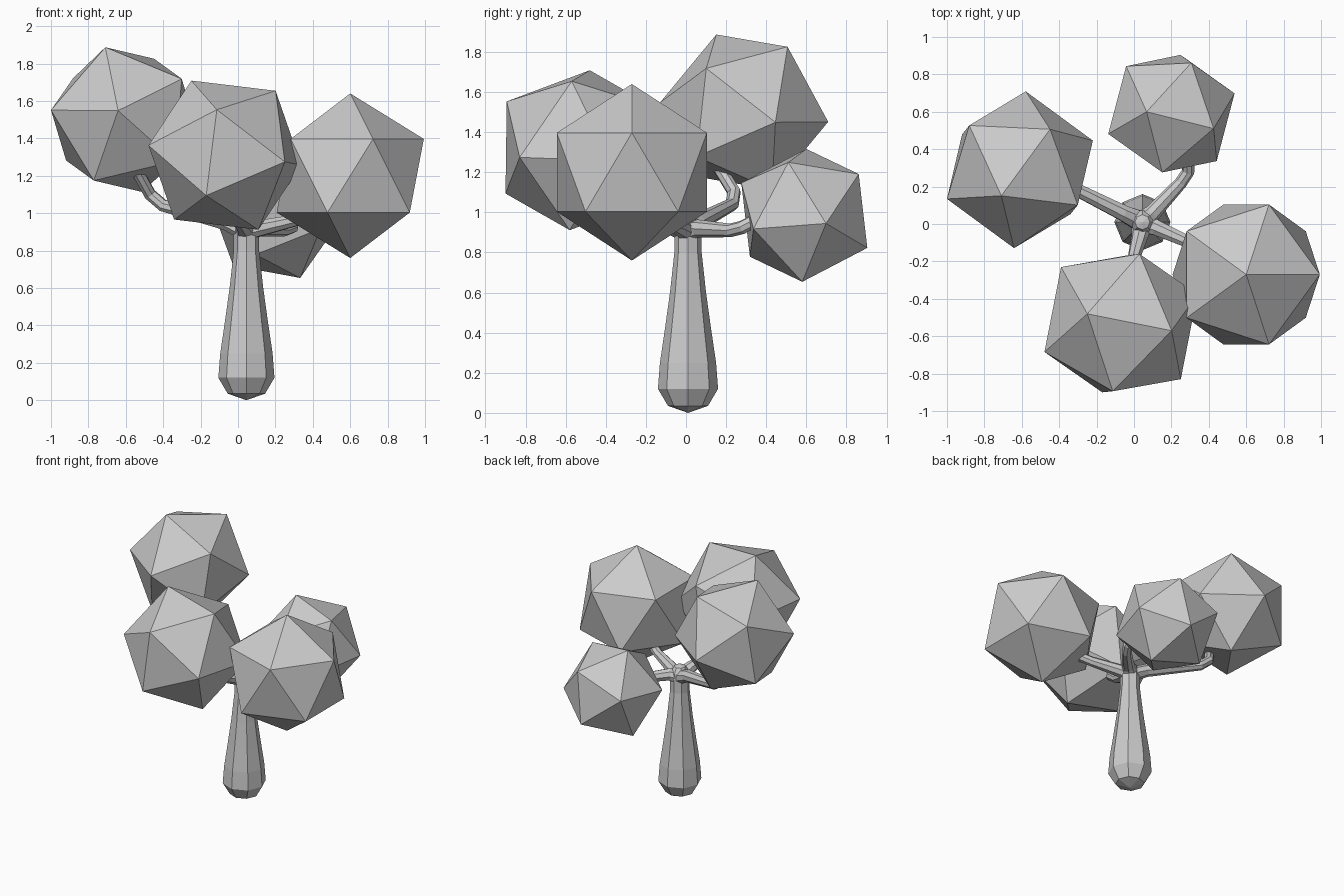
import bpy, bmesh, math
from mathutils import Vector, Matrix

cube = bpy.data.objects.get("Cube")
if cube:
    bpy.data.objects.remove(cube, do_unlink=True)

grey = bpy.data.materials.new("plain_grey")
grey.use_nodes = True
grey.diffuse_color = (0.6, 0.6, 0.6, 1)
for node in grey.node_tree.nodes:
    if node.type == 'BSDF_PRINCIPLED':
        node.inputs["Base Color"].default_value = (0.6, 0.6, 0.6, 1)


def finish(bm, name):
    bmesh.ops.recalc_face_normals(bm, faces=bm.faces[:])
    mesh = bpy.data.meshes.new(name)
    bm.to_mesh(mesh)
    bm.free()
    mesh.materials.append(grey)
    obj = bpy.data.objects.new(name, mesh)
    bpy.context.scene.collection.objects.link(obj)
    return obj


def tube(name, path, sides=8):
    """Eight-sided limb along (x, y, z, radius) points, with pointed ends."""
    bm = bmesh.new()
    pts = [Vector(p[:3]) for p in path]
    axis = Vector((0, 0, 1))
    frame = Matrix.Identity(3)
    rings = []
    for i, p in enumerate(pts):
        ahead = (pts[min(i + 1, len(pts) - 1)] - p).normalized()
        behind = (p - pts[max(i - 1, 0)]).normalized()
        tangent = (ahead + behind).normalized()
        frame = axis.rotation_difference(tangent).to_matrix() @ frame
        axis = tangent
        r = path[i][3]
        if r == 0:
            rings.append([bm.verts.new(p)])
            continue
        angles = [math.tau * k / sides for k in range(sides)]
        rings.append([bm.verts.new(p + frame @ Vector((r * math.cos(a), r * math.sin(a), 0)))
                      for a in angles])
    for a, b in zip(rings, rings[1:]):
        for k in range(sides):
            n = (k + 1) % sides
            if len(a) == 1:
                bm.faces.new((a[0], b[n], b[k]))
            elif len(b) == 1:
                bm.faces.new((a[k], a[n], b[0]))
            else:
                bm.faces.new((a[k], a[n], b[n], b[k]))
    return finish(bm, name)


def foliage(name, centre, radius, pole, neighbour):
    """Icosahedron turned so one corner points to pole and the next to neighbour."""
    z = Vector(pole).normalized()
    x = Vector(neighbour)
    x = (x - z * x.dot(z)).normalized()
    turn = Matrix((x, z.cross(x), z)).transposed().to_4x4()
    bm = bmesh.new()
    bmesh.ops.create_icosphere(bm, subdivisions=1, radius=radius,
                               matrix=Matrix.Translation(centre) @ turn)
    return finish(bm, name)


# Trunk: rounded foot, taper, slight flare at the fork
trunk_profile = [(0, 0), (0.035, 0.1), (0.12, 0.15), (0.25, 0.14), (0.42, 0.115),
                 (0.6, 0.09), (0.8, 0.068), (0.88, 0.068), (0.94, 0.065),
                 (0.98, 0.04), (0.99, 0)]
tube("trunk", [(0.045, 0.01, z, r) for z, r in trunk_profile])

# Branches: thick at the fork, bending up into the foliage
branches = {
    "branch_left": [(0.12, -0.02, 0.92), (0.3, -0.1, 0.96), (0.46, -0.18, 1.02)],
    "branch_right": [(-0.06, 0.06, 0.95), (-0.4, 0.23, 1.04), (-0.47, 0.24, 1.1),
                     (-0.57, 0.13, 1.28)],
    "branch_front": [(0.03, -0.07, 0.93), (0.0, -0.18, 0.97), (-0.03, -0.35, 1.1)],
    "branch_back": [(0.1, 0.06, 0.92), (0.25, 0.22, 0.91), (0.29, 0.28, 0.925),
                    (0.29, 0.42, 1.0)],
}
for name, points in branches.items():
    path = [(0.045, 0.01, 0.88, 0), (0.045, 0.01, 0.9, 0.06)]
    path += [(*p, 0.045 if i == 0 else 0.034) for i, p in enumerate(points)]
    path.append((*points[-1], 0))
    # Close the tip slightly beyond the last ring
    tip = Vector(points[-1]) + (Vector(points[-1]) - Vector(points[-2])).normalized() * 0.02
    path[-1] = (*tip, 0)
    tube(name, path)

# Foliage clumps
foliage("foliage_left", (0.6, -0.27, 1.2), 0.44, (0, 0, 1), (2, 0, 1))
foliage("foliage_right", (-0.61, 0.29, 1.5), 0.423,
        (-0.10, -0.14, 0.39), (0.31, -0.19, 0.22))
foliage("foliage_front", (-0.07, -0.53, 1.31), 0.44,
        (-0.18, 0.05, 0.40), (0.27, -0.04, 0.34))
foliage("foliage_back", (0.2, 0.59, 0.985), 0.357,
        (-0.13, 0.01, 0.325), (0.23, -0.08, 0.255))
